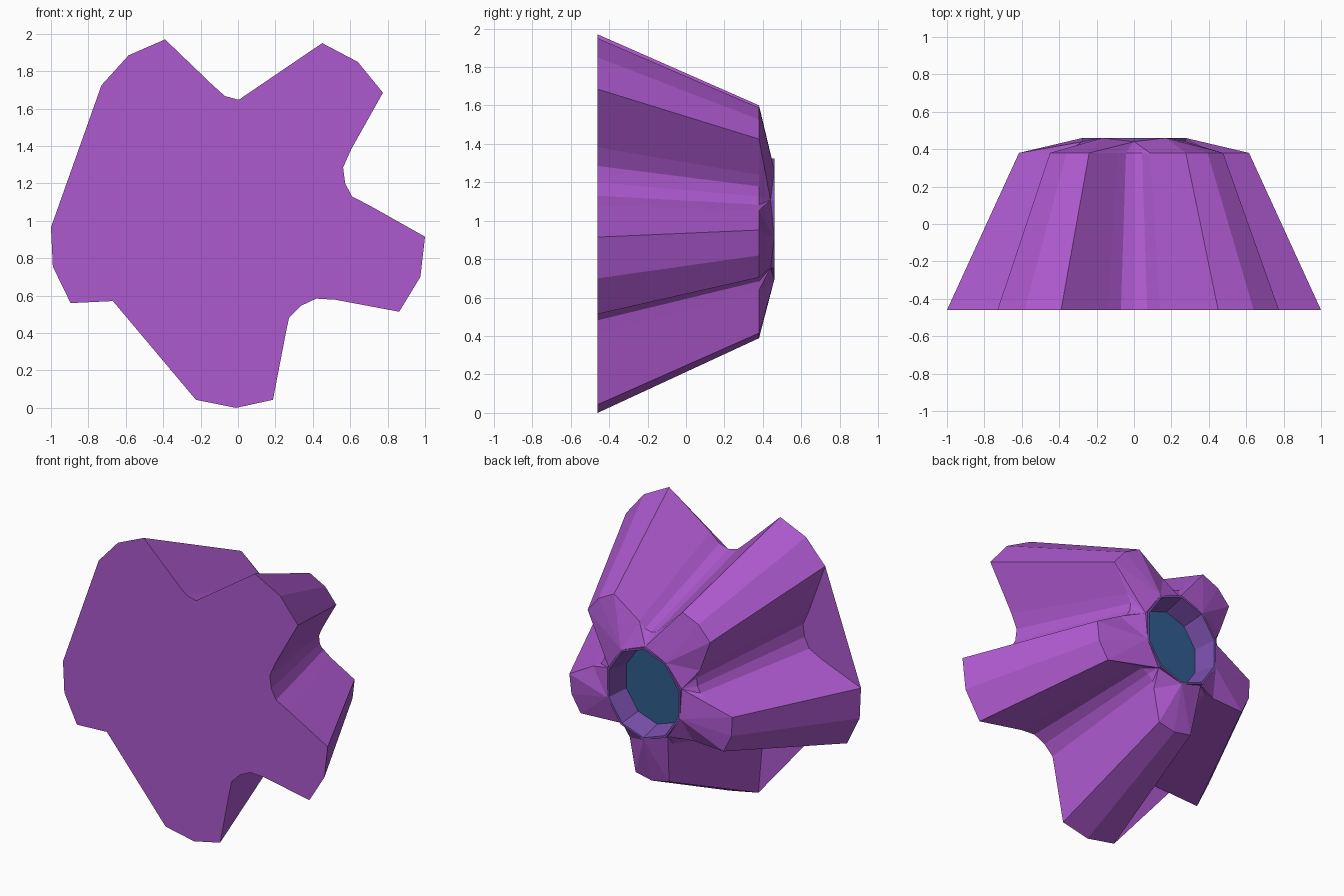
import bpy, bmesh, math

if "Cube" in bpy.data.objects:
    bpy.data.objects.remove(bpy.data.objects["Cube"])

CZ = 1.01                      # height of the central axis
FRONT, SHOULDER, BACK = -0.46, 0.38, 0.46


def paint(obj, name, rgb):
    mat = bpy.data.materials.new(name)
    mat.diffuse_color = (*rgb, 1)
    mat.use_nodes = True
    mat.node_tree.nodes["Principled BSDF"].inputs["Base Color"].default_value = mat.diffuse_color
    obj.data.materials.append(mat)


def finish(bm, name, rgb):
    mesh = bpy.data.meshes.new(name)
    bm.to_mesh(mesh)
    bm.free()
    obj = bpy.data.objects.new(name, mesh)
    bpy.context.collection.objects.link(obj)
    paint(obj, name + "_colour", rgb)
    return obj


def mirror(points):
    return [(-x, z) for x, z in reversed(points)]


# five lobes (3 points) and the valleys between them (5 points), clockwise
upper_valley = [(.605, 1.382), (.562, 1.285), (.573, 1.2), (.61, 1.13), (.707, 1.08)]
lower_valley = [(.52, .578), (.418, .584), (.337, .546), (.273, .482), (.257, .407)]
top_valley = [(-.14, 1.73), (-.07, 1.667), (0, 1.648), (.07, 1.667), (.14, 1.73)]
groups = [
    [(-.895, .56), (-.99, .755), (-1.0, .965)], mirror(upper_valley),
    [(-.73, 1.725), (-.585, 1.885), (-.39, 1.97)], top_valley,
    [(.45, 1.95), (.64, 1.85), (.775, 1.685)], upper_valley,
    [(1.0, .915), (.975, .70), (.862, .514)], lower_valley,
    [(.187, .043), (-.01, 0), (-.225, .043)], mirror(lower_valley),
]


def decagon(rx, rz, y):
    pts = []
    for i in range(10):
        a = math.radians(198 - 36 * i)
        pts.append((rx * math.cos(a), y, CZ + rz * math.sin(a)))
    return pts


# lobed body: tapering walls, then each group converges on the rim
bm = bmesh.new()
rim = [bm.verts.new((x, BACK if i % 2 == 0 else 0.44, z))
       for i, (x, y, z) in enumerate(decagon(.29, .315, 0))]
front, rear, owner = [], [], []
for i, g in enumerate(groups):
    for x, z in g:
        front.append(bm.verts.new((x, FRONT, z)))
        rear.append(bm.verts.new((x * .615, SHOULDER, CZ + (z - CZ) * .615)))
        # lobes are centred on the even rim corners
        owner.append(rim[i])
n = len(front)
for i in range(n):
    j = (i + 1) % n
    bm.faces.new((front[i], front[j], rear[j], rear[i]))
    if owner[i] is owner[j]:
        bm.faces.new((rear[i], rear[j], owner[i]))
    else:
        bm.faces.new((rear[i], rear[j], owner[j]))
        bm.faces.new((rear[i], owner[j], owner[i]))
bmesh.ops.recalc_face_normals(bm, faces=bm.faces[:])
# front plate: a fan from the left lobe that webs over two valleys
hub = 2
for k in range(1, n - 1):
    a, b = (hub + k) % n, (hub + k + 1) % n
    fan = [bm.verts.new(front[q].co) for q in (hub, b, a)]
    f = bm.faces.new(fan)
    f.normal_update()
    if f.normal.y > 0:
        f.normal_flip()
finish(bm, "lobed_body", (.42, .10, .62))

# recessed socket at the back: outer collar and sloping inner wall
bm = bmesh.new()
rings = [[bm.verts.new(p) for p in decagon(rx, rz, y)]
         for rx, rz, y in ((.29, .315, .43), (.29, .315, BACK),
                           (.275, .30, BACK), (.245, .265, .31))]
for r, s in zip(rings, rings[1:]):
    for i in range(10):
        j = (i + 1) % 10
        bm.faces.new((r[i], r[j], s[j], s[i]))
bmesh.ops.recalc_face_normals(bm, faces=bm.faces[:])
ring_top = max(bm.faces, key=lambda f: f.calc_center_median().y)
if ring_top.normal.y < 0:
    bmesh.ops.reverse_faces(bm, faces=bm.faces[:])
finish(bm, "socket_wall", (.20, .08, .42))

# blue disc at the bottom of the socket
bm = bmesh.new()
f = bm.faces.new([bm.verts.new(p) for p in decagon(.245, .265, .31)])
f.normal_update()
if f.normal.y < 0:
    f.normal_flip()
finish(bm, "socket_disc", (.03, .11, .27))
